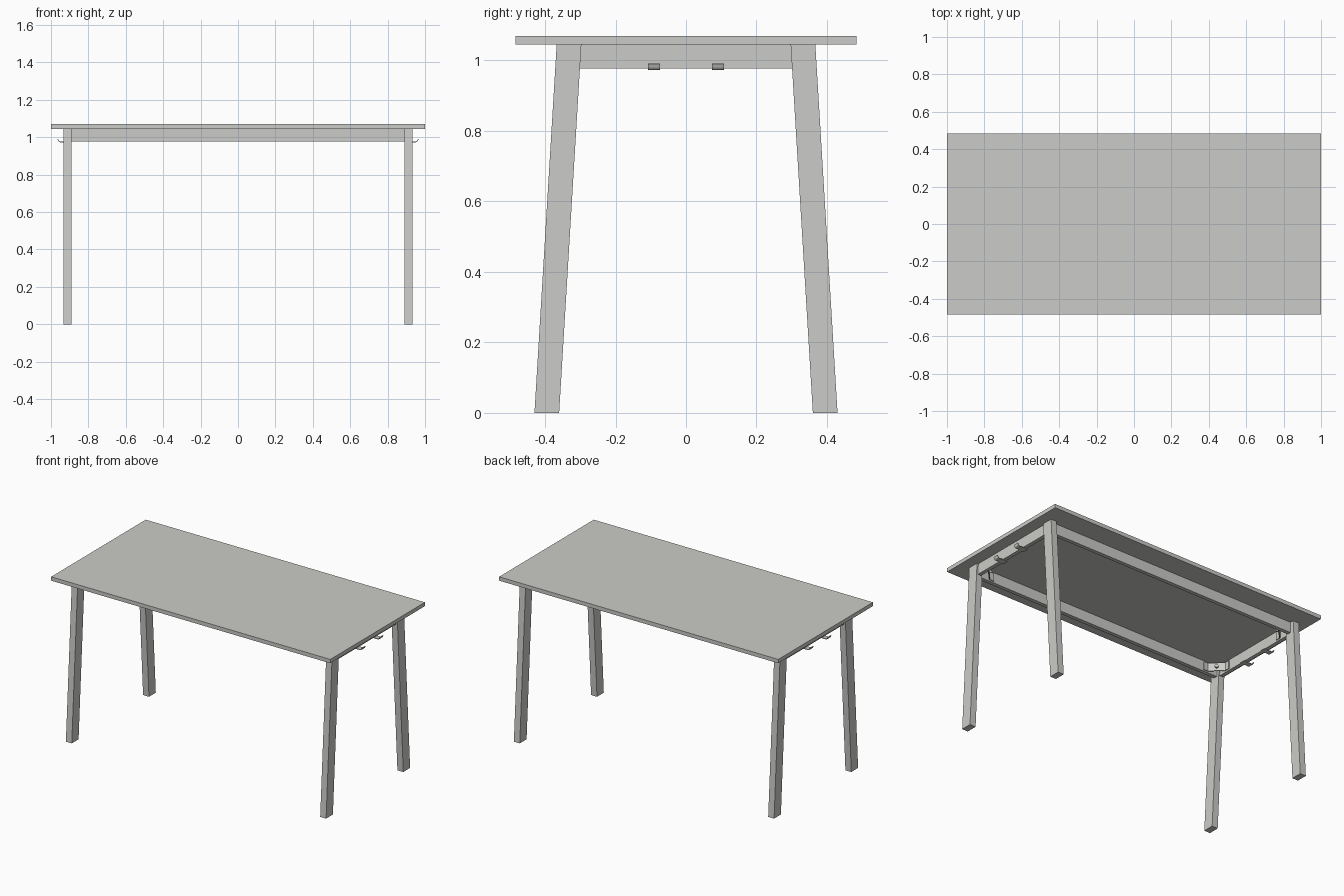
import bpy
import math
from mathutils import Vector

cube = bpy.data.objects.get("Cube")
if cube:
    bpy.data.objects.remove(cube, do_unlink=True)


def material(name, colour):
    m = bpy.data.materials.new(name)
    m.use_nodes = True
    m.diffuse_color = colour
    m.node_tree.nodes["Principled BSDF"].inputs["Base Color"].default_value = colour
    return m


grey = material("light grey", (0.6, 0.6, 0.58, 1))


def mesh_object(name, verts, faces):
    me = bpy.data.meshes.new(name)
    me.from_pydata(verts, [], faces)
    me.materials.append(grey)
    ob = bpy.data.objects.new(name, me)
    bpy.context.collection.objects.link(ob)
    return ob


def prism(name, bottom, top):
    """Closed solid between two matching loops, with normals made consistent."""
    n = len(bottom)
    faces = [tuple(reversed(range(n))), tuple(range(n, 2 * n))]
    faces += [(i, (i + 1) % n, n + (i + 1) % n, n + i) for i in range(n)]
    ob = mesh_object(name, list(bottom) + list(top), faces)
    import bmesh
    bm = bmesh.new()
    bm.from_mesh(ob.data)
    bmesh.ops.recalc_face_normals(bm, faces=bm.faces)
    bm.to_mesh(ob.data)
    bm.free()
    return ob


def rect(x0, x1, y0, y1, z):
    return [(x0, y0, z), (x1, y0, z), (x1, y1, z), (x0, y1, z)]


def box(name, x0, x1, y0, y1, z0, z1):
    return prism(name, rect(x0, x1, y0, y1, z0), rect(x0, x1, y0, y1, z1))


def ribbon(points, thickness):
    """Thicken an open 2D path into a closed outline."""
    pts = [Vector(p) for p in points]
    offset = []
    for i, p in enumerate(pts):
        d = (pts[min(i + 1, len(pts) - 1)] - pts[max(i - 1, 0)]).normalized()
        offset.append(p + Vector((-d.y, d.x)) * thickness)
    return pts + offset[::-1]


TOP, RAIL = 1.045, 0.977
box("table_top", -1, 1, -0.484, 0.484, TOP, 1.07)

# Bag hook side profile: flat strip with an upturned, rounded lip
hook_path = [(0.89, 0.973), (0.95, 0.973)]
hook_path += [(0.95 + 0.014 * math.sin(a), 0.987 - 0.014 * math.cos(a))
              for a in (math.radians(d) for d in (20, 40, 60, 80))]
hook_path.append((0.966, 0.99))

for sx, side in ((1, "left"), (-1, "right")):
    # End rail between the legs
    box(f"{side}_end_rail", sx * 0.897, sx * 0.922, -0.305, 0.305, RAIL, TOP)

    for sy, end in ((-1, "front"), (1, "back")):
        # Leg splayed towards the front or back
        prism(f"{end}_{side}_leg",
              rect(sx * 0.89, sx * 0.932, sy * 0.36, sy * 0.43, 0),
              rect(sx * 0.89, sx * 0.932, sy * 0.297, sy * 0.367, TOP))

        # Hook under the end rail
        outline = ribbon(hook_path, 0.004)
        prism(f"{end}_{side}_hook",
              [(sx * p.x, sy * 0.091 - 0.017, p.y) for p in outline],
              [(sx * p.x, sy * 0.091 + 0.017, p.y) for p in outline])

        # Folded corner bracket with flanges on both rails
        path = [(0.79, 0.312), (0.82, 0.312), (0.89, 0.242), (0.89, 0.212)]
        outline = ribbon(path, 0.006)
        prism(f"{end}_{side}_bracket",
              [(sx * p.x, sy * p.y, 0.985) for p in outline],
              [(sx * p.x, sy * p.y, 1.037) for p in outline])

        # Bolt through the bracket
        axis = Vector((-sx, -sy, 0)).normalized()
        centre = Vector((sx * 0.855, sy * 0.277, 1.011)) + axis * 0.006
        bpy.ops.mesh.primitive_cylinder_add(
            vertices=12, radius=0.011, depth=0.016, location=centre,
            rotation=axis.to_track_quat("Z", "Y").to_euler())
        bolt = bpy.context.object
        bolt.name = f"{end}_{side}_bolt"
        bolt.data.materials.append(grey)
        bpy.ops.object.shade_smooth_by_angle()

# Long rails between the legs
for sy, end in ((-1, "front"), (1, "back")):
    box(f"{end}_rail", -0.89, 0.89, sy * 0.318, sy * 0.343, RAIL, TOP)
